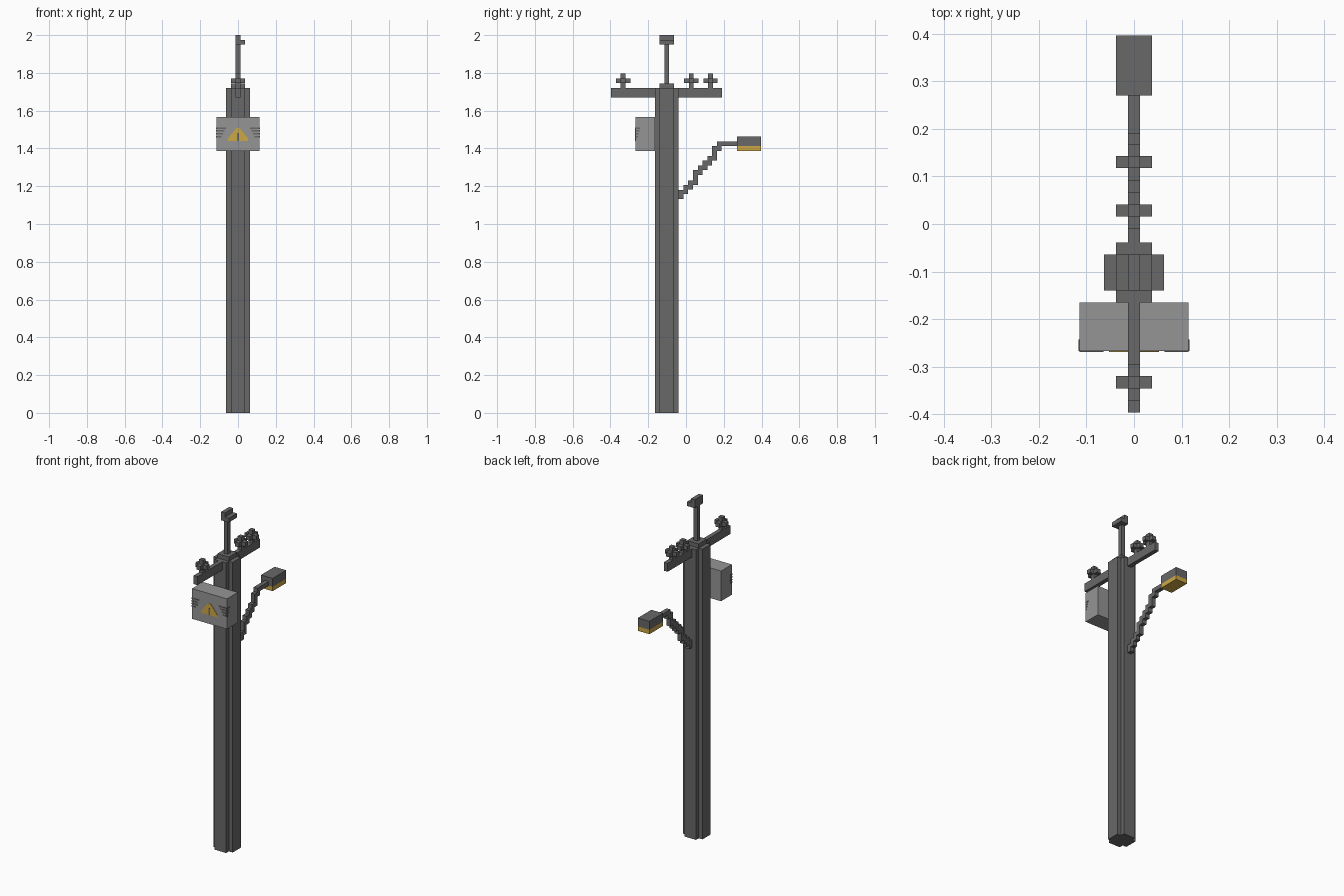
import bpy, bmesh

if "Cube" in bpy.data.objects:
    bpy.data.objects.remove(bpy.data.objects["Cube"])

V = 0.0253           # block size the whole model is stepped in
H = V / 2
PY = -0.102          # pole axis in y


def mat(name, r, g, b):
    m = bpy.data.materials.new(name)
    m.diffuse_color = (r, g, b, 1)
    m.use_nodes = True
    m.node_tree.nodes["Principled BSDF"].inputs["Base Color"].default_value = m.diffuse_color
    return m


DARK = mat("dark grey metal", 0.14, 0.14, 0.14)
LIGHT = mat("light grey casing", 0.30, 0.30, 0.30)
YELLOW = mat("warm yellow", 0.60, 0.39, 0.06)


def finish(name, bm, material):
    bmesh.ops.recalc_face_normals(bm, faces=bm.faces)
    me = bpy.data.meshes.new(name)
    bm.to_mesh(me)
    bm.free()
    me.materials.append(material)
    ob = bpy.data.objects.new(name, me)
    bpy.context.collection.objects.link(ob)
    return ob


def boxes(name, material, *dims):
    """One object from boxes given as (x0, x1, y0, y1, z0, z1)."""
    bm = bmesh.new()
    for x0, x1, y0, y1, z0, z1 in dims:
        vs = bmesh.ops.create_cube(bm, size=1)["verts"]
        for v in vs:
            v.co = (x0 if v.co.x < 0 else x1,
                    y0 if v.co.y < 0 else y1,
                    z0 if v.co.z < 0 else z1)
    return finish(name, bm, material)


def prism(name, material, pts, offset):
    """Extrude a closed outline of 3D points along offset."""
    bm = bmesh.new()
    face = bm.faces.new([bm.verts.new(p) for p in pts])
    ext = bmesh.ops.extrude_face_region(bm, geom=[face], use_keep_orig=True)
    moved = [g for g in ext["geom"] if isinstance(g, bmesh.types.BMVert)]
    bmesh.ops.translate(bm, verts=moved, vec=offset)
    return finish(name, bm, material)


# Pole: square with notched corners
a, b = 2.5 * V, 1.5 * V
corner = [(a, b), (b, b), (b, a)]
outline = []
for i in range(4):
    for x, y in corner:
        for _ in range(i):
            x, y = -y, x
        outline.append((x, y + PY, 0))
prism("pole", DARK, outline, (0, 0, 1.72))

# Cap and mast with offset T head
boxes("pole_cap", DARK, (-b, b, PY - b, PY + b, 1.72, 1.745))
boxes("mast", DARK, (-H, H, PY - H, PY + H, 1.745, 1.95))
boxes("mast_head", DARK,
      (-H, H, PY - b, PY + b, 1.95, 2.0),
      (H, b, PY - b, PY + b, 1.95, 1.975))

# Cross arm on both sides of the pole
boxes("cross_arm", DARK,
      (-H, H, -0.397, PY - a, 1.67, 1.72),
      (-H, H, PY + a, 0.19, 1.67, 1.72))

# Insulators: stem with cross-shaped disc
for i, y in enumerate((-0.333, 0.028, 0.13)):
    boxes(f"insulator_{i + 1}", DARK,
          (-H, H, y - H, y + H, 1.72, 1.797),
          (-b, b, y - H, y + H, 1.746, 1.771),
          (-H, H, y - b, y + b, 1.746, 1.771))

# Stepped lamp bracket: one column per block, then a level run to the lamp
steps = [(1.133, 1.18), (1.158, 1.206), (1.183, 1.231), (1.207, 1.285),
         (1.26, 1.31), (1.285, 1.335), (1.31, 1.36), (1.335, 1.412),
         (1.387, 1.437)]
y0 = PY + a
cols = [(-H, H, y0 + i * V, y0 + (i + 1) * V, z0, z1)
        for i, (z0, z1) in enumerate(steps)]
boxes("lamp_bracket", DARK, *cols,
      (-H, H, y0 + len(steps) * V, 0.27, 1.412, 1.437))

# Lamp
boxes("lamp_housing", DARK, (-b, b, 0.27, 0.397, 1.412, 1.462))
boxes("lamp_glass", YELLOW, (-b, b, 0.27, 0.397, 1.386, 1.412))

# Equipment box on the front of the pole
BX, BF = 0.1145, -0.267
boxes("equipment_box", LIGHT, (-BX, BX, BF, PY - a, 1.387, 1.566))

# Warning sign with dark bar
T = 0.002
sign = [(-0.053, 1.44), (0.053, 1.44), (0.053, 1.453),
        (0.01, 1.507), (-0.01, 1.507), (-0.053, 1.453)]
prism("warning_sign", YELLOW, [(x, BF, z) for x, z in sign], (0, -T, 0))
boxes("warning_bar", DARK, (-0.005, 0.005, BF - 2 * T, BF - T, 1.44, 1.482))

# Vent slots wrapping both front corners of the box
slots = []
for i in range(4):
    z = 1.459 + i * 0.015
    inner = 0.088 - i * 0.008
    for s in (-1, 1):
        xs = sorted((s * inner, s * BX))
        slots.append((*xs, BF - T, BF, z, z + 0.008))
        xs = sorted((s * BX, s * (BX + T)))
        slots.append((*xs, BF, BF + 0.012 + i * 0.004, z, z + 0.008))
boxes("vent_slots", DARK, *slots)
